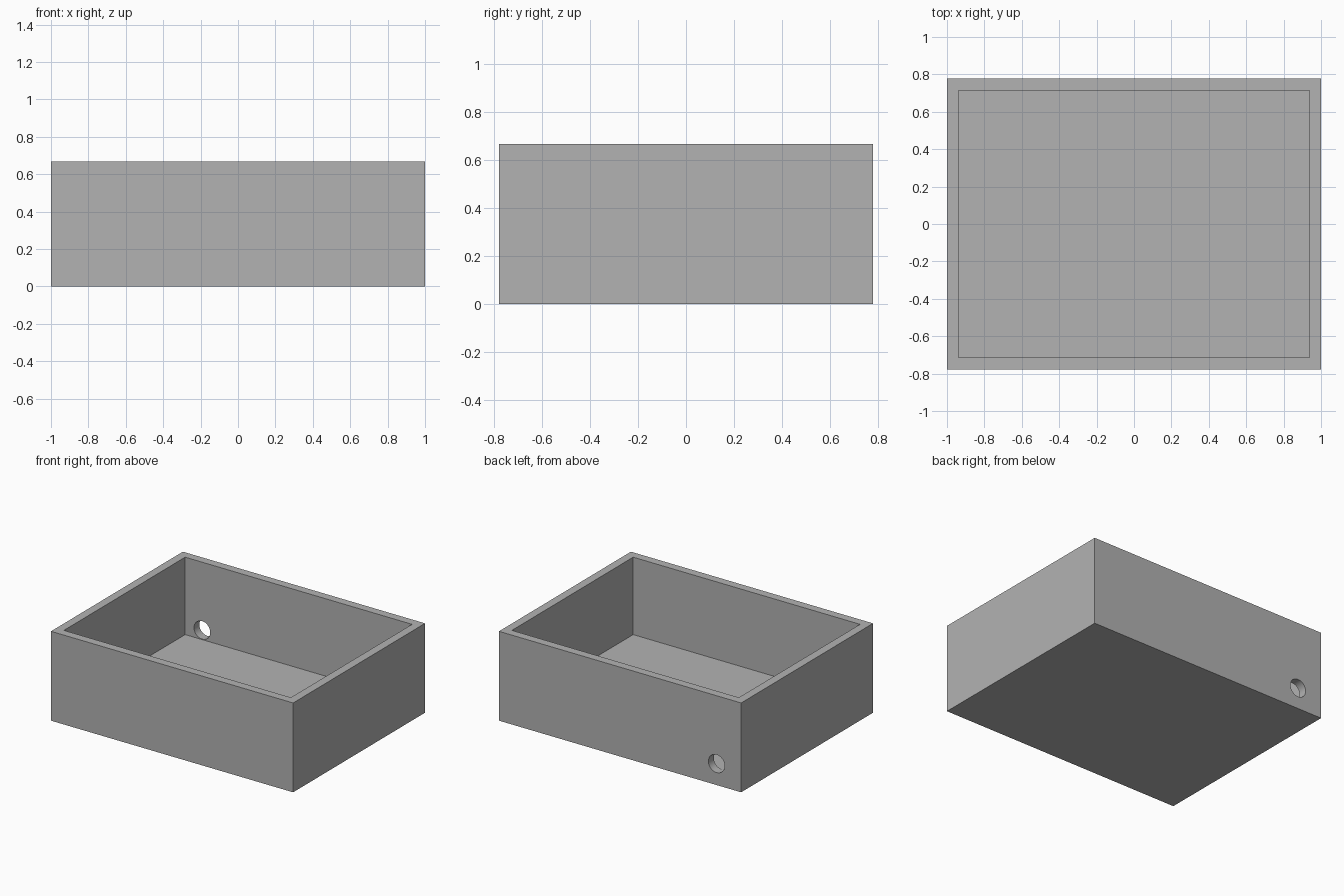
import bpy, bmesh, math
from mathutils import Matrix

default = bpy.data.objects.get("Cube")
if default:
    bpy.data.objects.remove(default, do_unlink=True)

LENGTH, DEPTH, HEIGHT = 2.0, 1.556, 0.667
WALL = 0.089
HOLE_X, HOLE_Z, HOLE_R = -0.797, 0.16, 0.067

grey = bpy.data.materials.new("plain grey")
grey.use_nodes = True
grey.diffuse_color = (0.448, 0.448, 0.448, 1)
grey.node_tree.nodes["Principled BSDF"].inputs["Base Color"].default_value = grey.diffuse_color


def make_object(name, bm):
    mesh = bpy.data.meshes.new(name)
    bm.to_mesh(mesh)
    bm.free()
    mesh.materials.append(grey)
    obj = bpy.data.objects.new(name, mesh)
    bpy.context.collection.objects.link(obj)
    return obj


# Open tray: inset the lid face of a block and sink it to the floor
bm = bmesh.new()
size = Matrix.Diagonal((LENGTH, DEPTH, HEIGHT, 1))
bmesh.ops.create_cube(bm, size=1, matrix=Matrix.Translation((0, 0, HEIGHT / 2)) @ size)
lid = max(bm.faces, key=lambda f: f.calc_center_median().z)
bmesh.ops.inset_region(bm, faces=[lid], thickness=WALL)
floor = bmesh.ops.extrude_face_region(bm, geom=[lid])["geom"]
bmesh.ops.translate(bm, vec=(0, 0, WALL - HEIGHT),
                    verts=[v for v in floor if isinstance(v, bmesh.types.BMVert)])
if lid.is_valid:
    bmesh.ops.delete(bm, geom=[lid], context="FACES_ONLY")
bmesh.ops.recalc_face_normals(bm, faces=bm.faces)
tray = make_object("open_box", bm)

# Round cable hole through the back wall
bm = bmesh.new()
place = Matrix.Translation((HOLE_X, DEPTH / 2 - WALL / 2, HOLE_Z)) @ Matrix.Rotation(math.pi / 2, 4, "X")
bmesh.ops.create_cone(bm, cap_ends=True, segments=48, radius1=HOLE_R, radius2=HOLE_R,
                      depth=WALL * 2, matrix=place)
cutter = make_object("hole_cutter", bm)
cutter.hide_render = True
cutter.hide_set(True)

cut = tray.modifiers.new("cable_hole", "BOOLEAN")
cut.operation = "DIFFERENCE"
cut.solver = "EXACT"
cut.object = cutter

# Bake the cut, then smooth only the round bore
bpy.context.view_layer.objects.active = tray
tray.select_set(True)
bpy.ops.object.modifier_apply(modifier=cut.name)
bpy.data.objects.remove(cutter, do_unlink=True)
bpy.ops.object.shade_smooth_by_angle(angle=math.radians(30))
